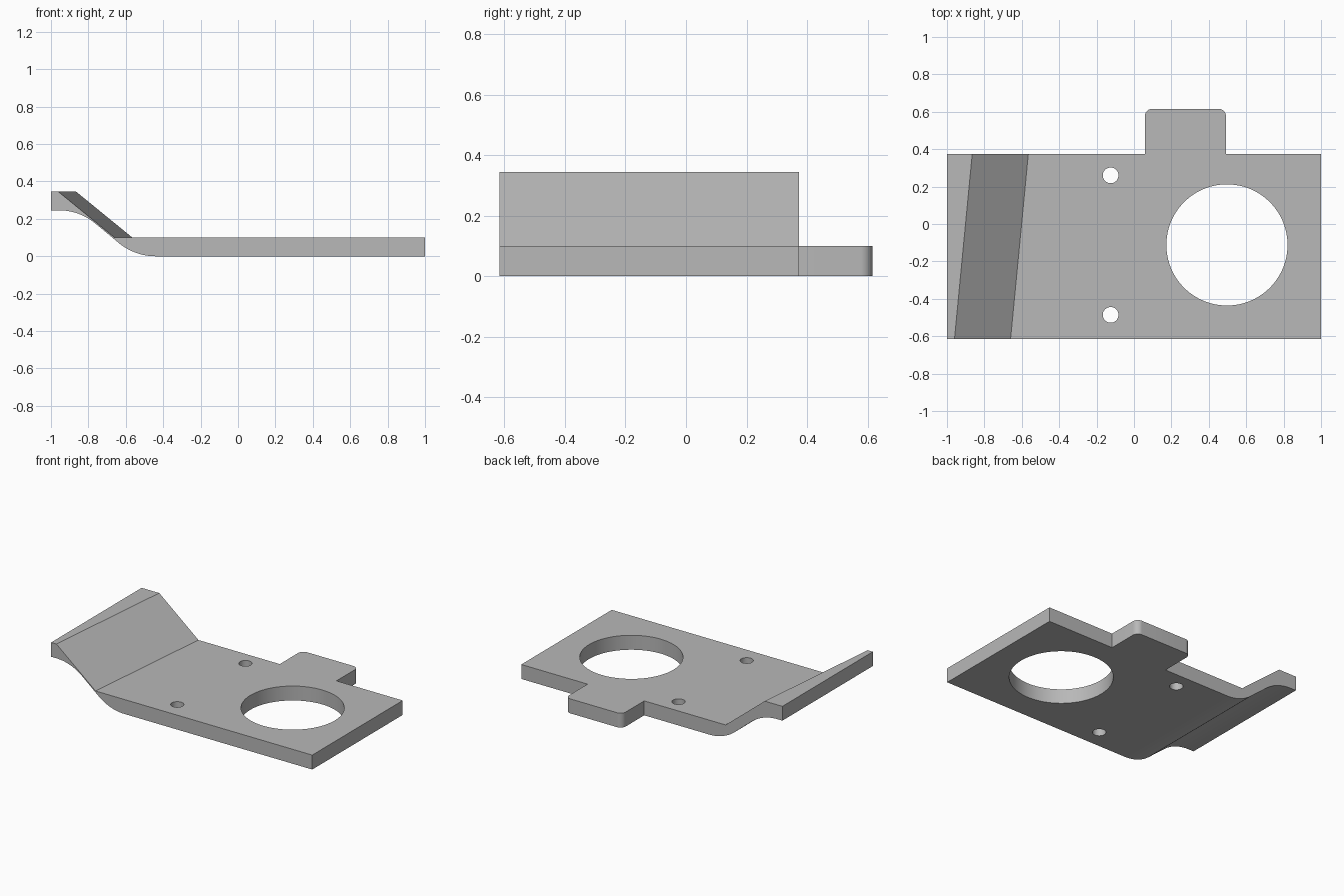
import bpy
import bmesh
from math import radians, sin, cos, tan, atan2

old = bpy.data.objects.get("Cube")
if old:
    bpy.data.objects.remove(old, do_unlink=True)

steel = bpy.data.materials.new("plain grey")
steel.use_nodes = True
grey = (0.48, 0.48, 0.48, 1)
steel.diffuse_color = grey
steel.node_tree.nodes["Principled BSDF"].inputs["Base Color"].default_value = grey

FRONT, BACK, TAB_BACK = -0.616, 0.374, 0.616
THICK, TOP, STEP = 0.1, 0.345, 0.246


def loft(name, ring_a, ring_b):
    """Closed solid between two matching rings of points."""
    bm = bmesh.new()
    a = [bm.verts.new(p) for p in ring_a]
    b = [bm.verts.new(p) for p in ring_b]
    bm.faces.new(a)
    bm.faces.new(b[::-1])
    for i in range(len(a)):
        j = (i + 1) % len(a)
        bm.faces.new((a[i], b[i], b[j], a[j]))
    bmesh.ops.recalc_face_normals(bm, faces=bm.faces)
    mesh = bpy.data.meshes.new(name)
    bm.to_mesh(mesh)
    bm.free()
    mesh.materials.append(steel)
    obj = bpy.data.objects.new(name, mesh)
    bpy.context.collection.objects.link(obj)
    return obj


def prism(name, outline, z0, z1):
    return loft(name, [(x, y, z0) for x, y in outline], [(x, y, z1) for x, y in outline])


def arc(cx, cy, r, start, end, n):
    angles = [radians(start + (end - start) * i / n) for i in range(n + 1)]
    return [(cx + r * cos(t), cy + r * sin(t)) for t in angles]


def combine(target, other, operation):
    mod = target.modifiers.new(operation.lower(), 'BOOLEAN')
    mod.operation = operation
    mod.solver = 'EXACT'
    mod.object = other
    bpy.context.view_layer.objects.active = target
    bpy.ops.object.modifier_apply(modifier=mod.name)
    bpy.data.objects.remove(other, do_unlink=True)


# Underside bend: two equal arcs joined by a straight slope
BEND_START, BEND_END, RADIUS = -0.44, -0.96, 0.31
slope = atan2(STEP, 0.3)
deg = slope * 180 / 3.14159265
underside = arc(BEND_START, RADIUS, RADIUS, -90, -90 - deg, 16)
underside += arc(BEND_END, STEP - RADIUS, RADIUS, 90 - deg, 90, 16)


# The upper creases run askew, so they shift from front to back
def section(y, shift):
    pts = [(1, THICK), (1, 0)] + underside
    pts += [(-1, STEP), (-1, TOP), (-0.96 + shift, TOP), (-0.66 + shift, THICK)]
    return [(x, y, z) for x, z in pts]


plate = loft("stepped_plate", section(FRONT, 0), section(BACK, 0.095))

# Rear tab with rounded outer corners
L, R, C = 0.058, 0.492, 0.04
outline = [(L, BACK - 0.05), (R, BACK - 0.05)]
outline += arc(R - C, TAB_BACK - C, C, 0, 90, 10)
outline += arc(L + C, TAB_BACK - C, C, 90, 180, 10)
combine(plate, prism("rear_tab", outline, 0, THICK), 'UNION')

# Large opening and two small holes
for x, y, r, n in ((0.497, -0.112, 0.324, 96), (-0.125, 0.26, 0.042, 40), (-0.125, -0.486, 0.042, 40)):
    circle = arc(x, y, r, 0, 360, n)[:-1]
    combine(plate, prism("hole_cutter", circle, -0.1, 0.2), 'DIFFERENCE')

bpy.ops.object.select_all(action='DESELECT')
plate.select_set(True)
bpy.context.view_layer.objects.active = plate
bpy.ops.object.shade_smooth_by_angle(angle=radians(25))
